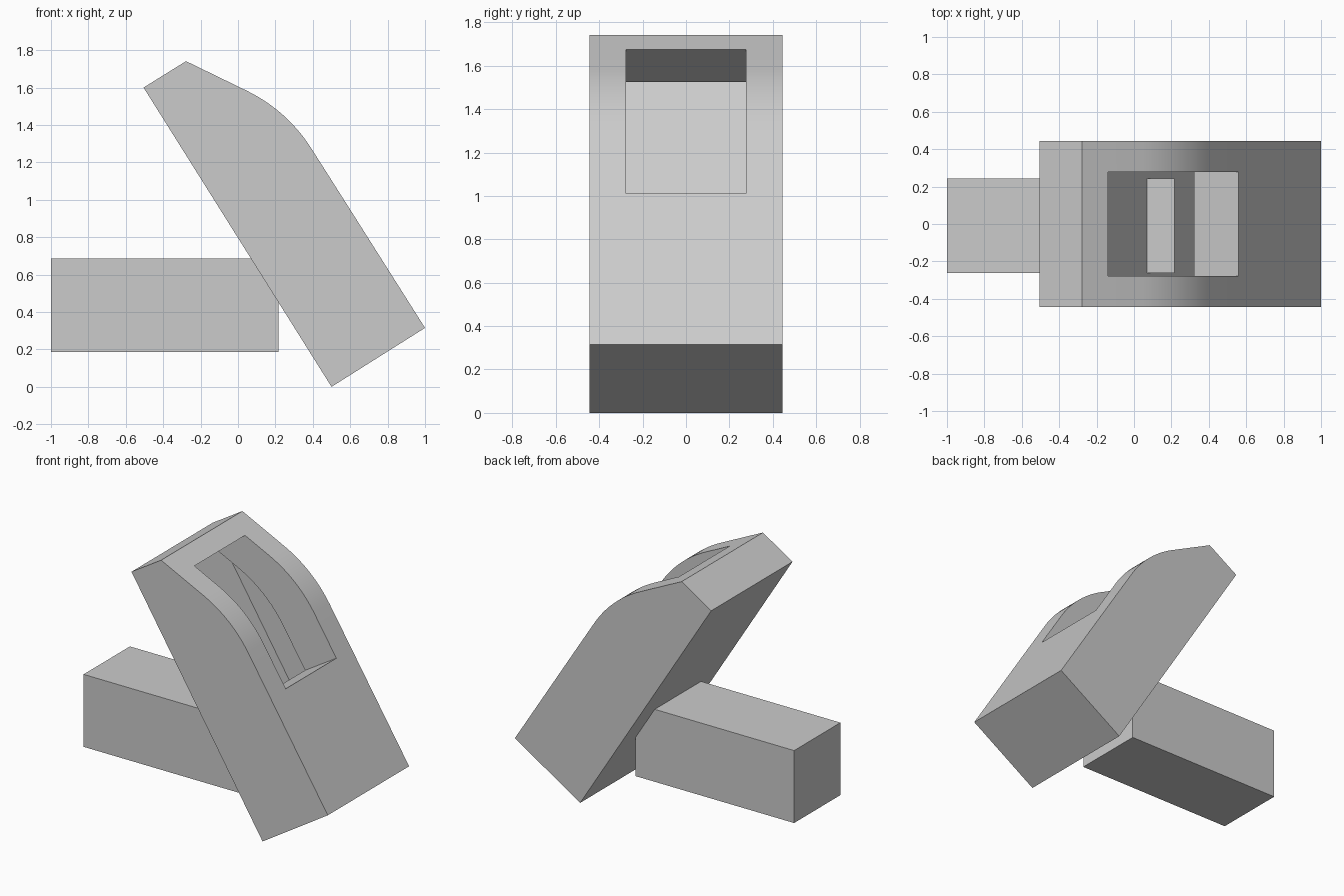
import bpy, bmesh, math
from mathutils import Vector

if "Cube" in bpy.data.objects:
    bpy.data.objects.remove(bpy.data.objects["Cube"])


def finish(bm, name):
    bmesh.ops.recalc_face_normals(bm, faces=bm.faces)
    me = bpy.data.meshes.new(name)
    bm.to_mesh(me)
    bm.free()
    ob = bpy.data.objects.new(name, me)
    bpy.context.collection.objects.link(ob)
    return ob


def fillet(a, corner, b, reach, steps):
    # tangent arc around a profile corner
    c = Vector(corner)
    u, v = (Vector(a) - c).normalized(), (Vector(b) - c).normalized()
    half = u.angle(v) / 2
    bis = (u + v).normalized()
    centre = c + bis * (reach / math.cos(half))
    radius = reach * math.tan(half)
    start, end = c + u * reach - centre, c + v * reach - centre
    return [tuple(centre + start.lerp(end, i / steps).normalized() * radius)
            for i in range(steps + 1)]


# Slanted hollow housing: profile in x, z
peak, corner, toe = (-0.278, 1.741), (0.263, 1.478), (1.0, 0.315)
win_top, win_bottom = (-0.14, 1.674), (0.56, 1.01)
opening = [win_top] + fillet(peak, corner, toe, 0.24, 12) + [win_bottom]
profile = [(-0.505, 1.60), peak] + opening + [toe, (0.50, 0.0)]
columns = [-0.445, -0.277, 0.277, 0.445]
first, last = 2, 2 + len(opening) - 1

bm = bmesh.new()
rows = [[bm.verts.new((x, y, z)) for x, z in profile] for y in columns]
n = len(profile)
for c in range(3):
    for i in range(n):
        if c == 1 and first <= i < last:
            continue  # window left open
        j = (i + 1) % n
        bm.faces.new((rows[c][i], rows[c][j], rows[c + 1][j], rows[c + 1][i]))
bm.faces.new(rows[0])
bm.faces.new(rows[3])
bmesh.ops.recalc_face_normals(bm, faces=bm.faces)

# Lip folded inwards around the window
rim = [e for e in bm.edges if e.is_boundary]
lip = bmesh.ops.extrude_edge_only(bm, edges=rim)["geom"]
bmesh.ops.translate(bm, vec=(-0.24, 0, -0.148),
                    verts=[g for g in lip if isinstance(g, bmesh.types.BMVert)])
housing = finish(bm, "slanted_housing")
bpy.context.view_layer.objects.active = housing
housing.select_set(True)
bpy.ops.object.shade_smooth_by_angle(angle=math.radians(20))

# Horizontal bar running into the back of the housing
bm = bmesh.new()
bmesh.ops.create_cube(bm, size=1)
bmesh.ops.scale(bm, vec=(1.216, 0.507, 0.502), verts=bm.verts)
bmesh.ops.translate(bm, vec=(-0.392, -0.009, 0.436), verts=bm.verts)
finish(bm, "rear_bar")
